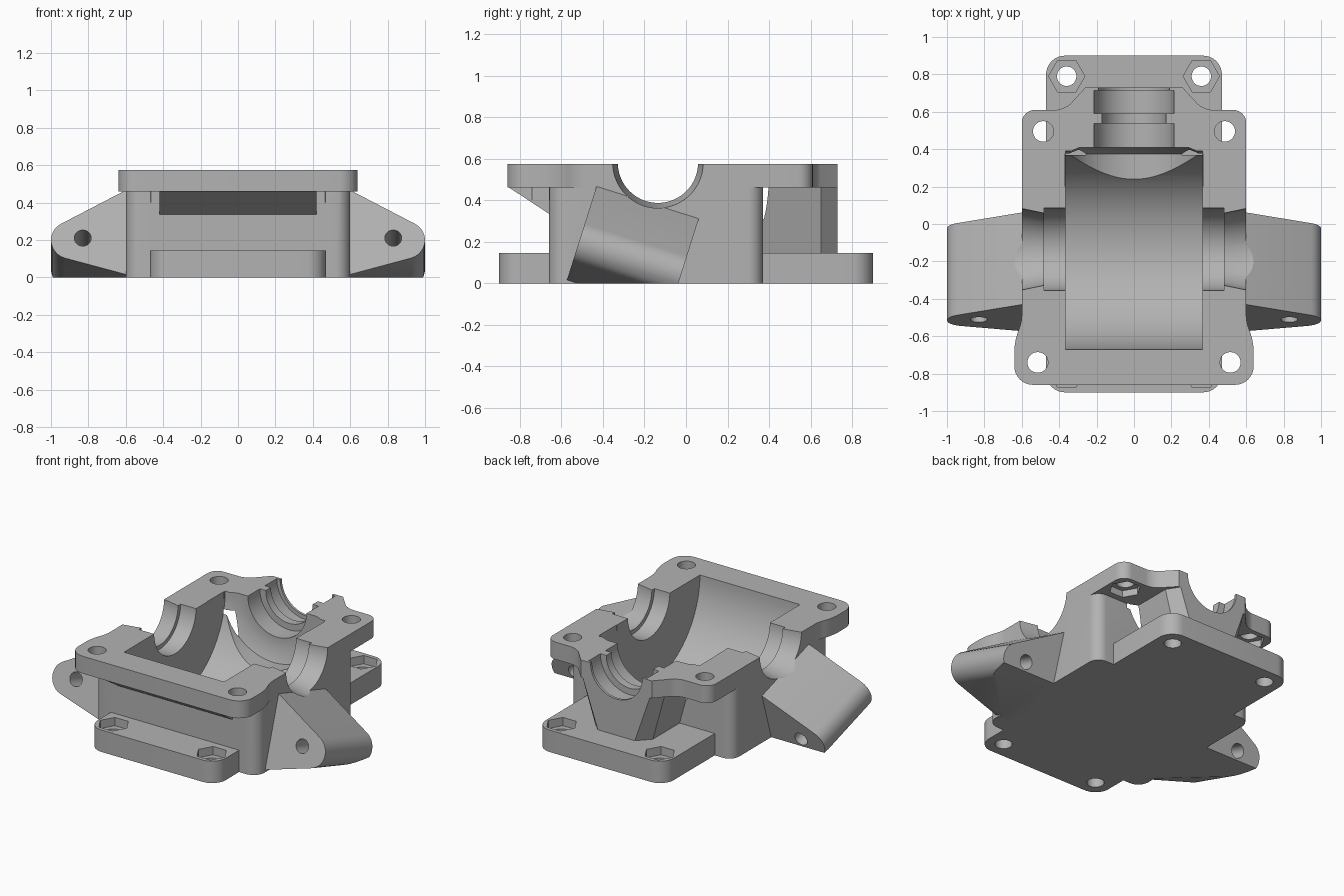
import bpy, bmesh
from math import sin, cos, pi, radians
from mathutils import Vector

old = bpy.data.objects.get("Cube")
if old:
    bpy.data.objects.remove(old, do_unlink=True)

TOP = 0.575        # parting plane height
LIP = 0.46         # underside of the upper flange
BASE = 0.145       # top of the base plate
AXLE_Y = -0.135    # centre of the cross bore

metal = bpy.data.materials.new("light grey metal")
metal.use_nodes = True
grey = (0.45, 0.45, 0.45, 1)
metal.diffuse_color = grey
metal.node_tree.nodes["Principled BSDF"].inputs["Base Color"].default_value = grey


def loft(name, rings):
    """Closed solid through rings that share a point count."""
    bm = bmesh.new()
    loops = [[bm.verts.new(p) for p in ring] for ring in rings]
    n = len(loops[0])
    for a, b in zip(loops, loops[1:]):
        for i in range(n):
            j = (i + 1) % n
            bm.faces.new((a[i], a[j], b[j], b[i]))
    bm.faces.new(loops[0][::-1])
    bm.faces.new(loops[-1])
    bmesh.ops.recalc_face_normals(bm, faces=bm.faces)
    mesh = bpy.data.meshes.new(name)
    bm.to_mesh(mesh)
    bm.free()
    mesh.materials.append(metal)
    obj = bpy.data.objects.new(name, mesh)
    bpy.context.collection.objects.link(obj)
    return obj


def rounded(corners, steps=8):
    """Outline from (x, y, radius-ish setback) corners."""
    pts = []
    for i, (x, y, r) in enumerate(corners):
        p = Vector((x, y))
        if r == 0:
            pts.append(p)
            continue
        before = Vector(corners[i - 1][:2])
        after = Vector(corners[(i + 1) % len(corners)][:2])
        a = p + (before - p).normalized() * r
        b = p + (after - p).normalized() * r
        # weighted curve, close to a true arc
        for k in range(steps + 1):
            t = k / steps
            w0, w1, w2 = (1 - t) ** 2, 1.414 * t * (1 - t), t * t
            pts.append((a * w0 + p * w1 + b * w2) / (w0 + w1 + w2))
    return pts


def mirrored(half):
    return half + [(-x, *rest) for x, *rest in reversed(half)]


def slab(name, outline, z0, z1):
    return loft(name, [[(p[0], p[1], z) for p in outline] for z in (z0, z1)])


def lathe(name, profile, origin, axis, sides=72):
    """Solid of revolution; profile holds (distance along axis, radius)."""
    axis = Vector(axis).normalized()
    e1 = Vector((1, 0, 0)) if abs(axis.x) < 0.5 else Vector((0, 1, 0))
    e2 = axis.cross(e1)
    o = Vector(origin)
    return loft(name, [[o + axis * d + r * (e1 * cos(2 * pi * k / sides) + e2 * sin(2 * pi * k / sides))
                        for k in range(sides)] for d, r in profile])


def ear_point(x, u, v):
    """Ears lie in a frame tilted about the x axis."""
    c, s = cos(radians(17.5)), sin(radians(17.5))
    return Vector((x, c * u + s * v, -s * u + c * v))


# Solid parts
housing = slab("gearbox_housing_half", rounded(mirrored([(0.6, -0.66, 0.08), (0.6, 0.37, 0.07)])), 0, 0.5)
base = slab("base_plate", rounded(mirrored([(0.47, -0.9, 0.1), (0.47, 0.9, 0.1)])), 0, BASE)
flange = slab("upper_flange", rounded(mirrored([
    (0.64, -0.86, 0.1), (0.64, -0.62, 0.06), (0.6, -0.53, 0.04),
    (0.6, 0.61, 0.07), (0.37, 0.61, 0.05), (0.26, 0.73, 0)])), LIP, TOP)
neck = loft("rear_neck", [
    [(x, y, 0.1) for x, y in mirrored([(0.2, 0.3), (0.2, 0.65), (0.12, 0.73)])],
    [(x, y, 0.5) for x, y in mirrored([(0.31, 0.3), (0.31, 0.65), (0.26, 0.73)])]])
wedge_side = [(-0.85, LIP), (-0.66, 0.335), (-0.6, 0.335), (-0.6, 0.5), (-0.85, 0.5)]
wedge = loft("front_wedge", [[(x, y, z) for y, z in wedge_side] for x in (-0.42, 0.42)])
solids = [base, flange, neck, wedge]

# Tilted mounting ears with rounded ends
cutters = []
tip = [(0.895 + 0.105 * cos(radians(a)), 0.035 + 0.105 * sin(radians(a))) for a in range(-72, 61, 12)]
ear_profile = [(0.5, -0.185)] + tip + [(0.5, 0.37)]
for side, label in ((1, "left"), (-1, "right")):
    solids.append(loft(label + "_ear", [[ear_point(side * x, u, v) for x, v in ear_profile]
                                        for u in (-0.551, -0.035)]))
    axis = ear_point(0, 1, 0)
    cutters.append(lathe("ear_hole", [(-0.7, 0.045), (0.1, 0.045)],
                         ear_point(side * 0.83, 0, 0.047), axis, 32))

# Ground trim, gear cavity and stepped bores
cutters.append(slab("ground_trim", mirrored([(1.2, -1), (1.2, 1)]), -0.5, 0))
cutters.append(lathe("gear_cavity", [(-0.367, 0.53), (0.367, 0.53)], (0, -0.14, TOP), (1, 0, 0), 96))
for side in (1, -1):
    cutters.append(lathe("cross_bore", [(0.3, 0.22), (0.48, 0.22), (0.48, 0.193), (0.6, 0.218), (0.7, 0.218)],
                         (0, AXLE_Y, TOP + 0.005), (side, 0, 0)))
cutters.append(lathe("rear_bore", [
    (0.2, 0.37), (0.375, 0.37), (0.41, 0.29), (0.41, 0.215), (0.536, 0.215), (0.536, 0.172),
    (0.59, 0.172), (0.59, 0.215), (0.713, 0.215), (0.713, 0.19), (0.8, 0.19)], (0, 0, TOP), (0, 1, 0)))

# Bolt holes with hexagonal nut pockets
for side in (1, -1):
    for x, y, r, z0, z1 in ((0.36, 0.79, 0.052, 0.09, 0.25), (0.36, -0.79, 0.052, 0.09, 0.25),
                            (0.485, 0.495, 0.055, 0.4, 0.505), (0.515, -0.74, 0.055, 0.4, 0.505)):
        low = -0.1 if z1 < 0.3 else 0.3
        at = (side * x, y, 0)
        cutters.append(lathe("bolt_hole", [(low, r), (low + 0.4, r)], at, (0, 0, 1), 32))
        cutters.append(lathe("nut_pocket", [(z0, 0.097), (z1, 0.097)], at, (0, 0, 1), 6))

# Combine everything into one casting
bpy.context.view_layer.objects.active = housing
for parts, mode in ((solids, 'UNION'), (cutters, 'DIFFERENCE')):
    for part in parts:
        part.hide_render = True
        mod = housing.modifiers.new(part.name, 'BOOLEAN')
        mod.operation = mode
        mod.solver = 'EXACT'
        mod.object = part
        bpy.ops.object.modifier_apply(modifier=mod.name)
        bpy.data.objects.remove(part, do_unlink=True)

bpy.ops.object.select_all(action='DESELECT')
housing.select_set(True)
bpy.ops.object.shade_smooth_by_angle(angle=radians(28))
